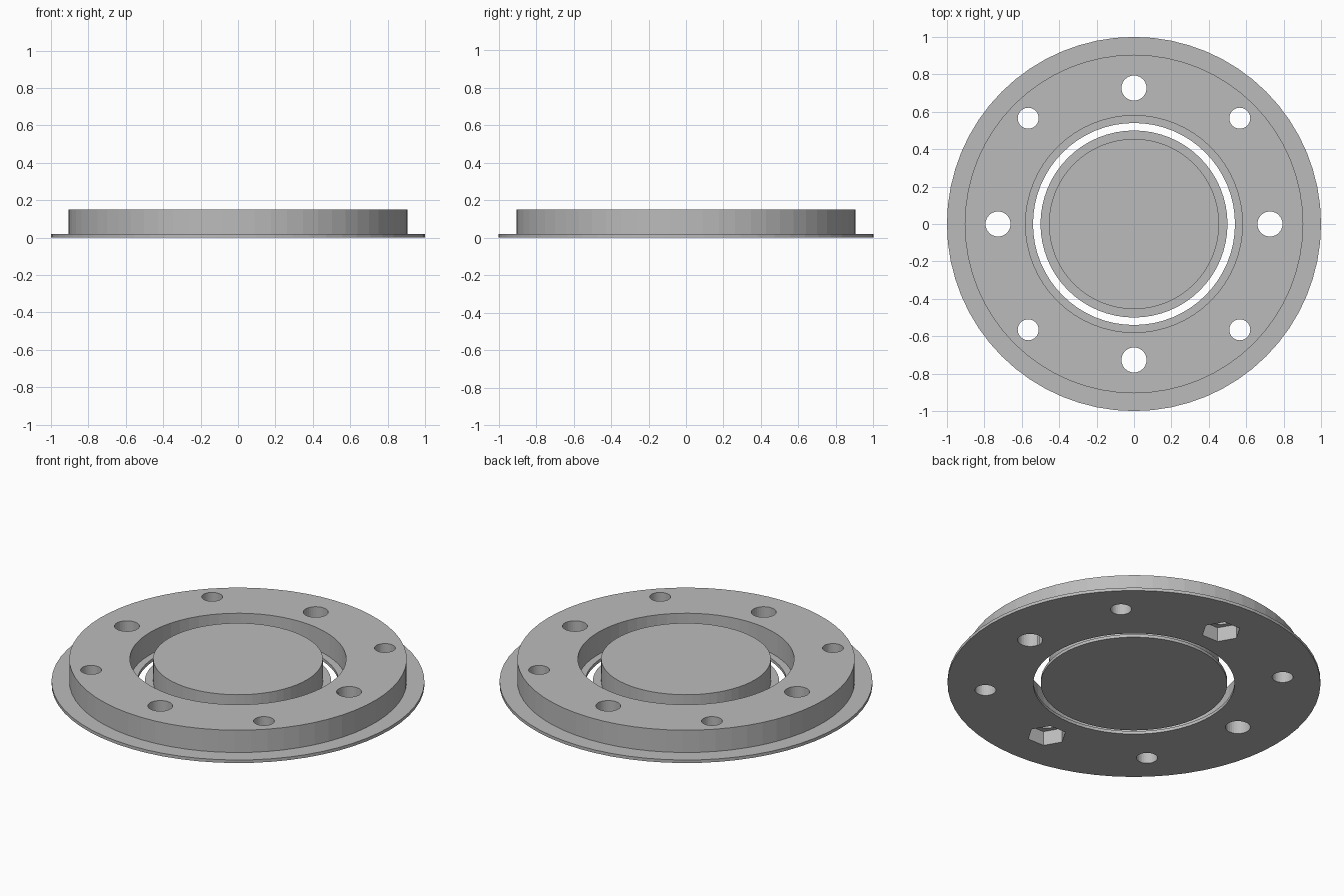
import bpy
import bmesh
from math import cos, sin, pi

SIDES = 64
TOP, PLATE = 0.15, 0.018

if "Cube" in bpy.data.objects:
    bpy.data.objects.remove(bpy.data.objects["Cube"])

grey = bpy.data.materials.new("plain_grey")
grey.use_nodes = True
colour = (0.5, 0.5, 0.5, 1)
grey.diffuse_color = colour
grey.node_tree.nodes["Principled BSDF"].inputs["Base Color"].default_value = colour


def add_object(name, bm):
    bmesh.ops.recalc_face_normals(bm, faces=bm.faces)
    mesh = bpy.data.meshes.new(name)
    bm.to_mesh(mesh)
    bm.free()
    mesh.materials.append(grey)
    obj = bpy.data.objects.new(name, mesh)
    bpy.context.scene.collection.objects.link(obj)
    return obj


def circle(bm, radius, z, sides=SIDES, centre=(0, 0)):
    return [bm.verts.new((centre[0] + radius * cos(2 * pi * i / sides),
                          centre[1] + radius * sin(2 * pi * i / sides), z))
            for i in range(sides)]


def bridge(bm, a, b):
    for i in range(len(a)):
        j = (i + 1) % len(a)
        bm.faces.new((a[i], a[j], b[j], b[i]))


def lathe(name, profile, closed):
    """Turn a (radius, z) profile; closed profiles make rings, open ones get caps."""
    bm = bmesh.new()
    loops = [circle(bm, r, z) for r, z in profile]
    for a, b in zip(loops, loops[1:]):
        bridge(bm, a, b)
    if closed:
        bridge(bm, loops[-1], loops[0])
    else:
        bm.faces.new(loops[0])
        bm.faces.new(loops[-1])
    return add_object(name, bm)


def cut_prism(target, centre, radius, sides, z0, z1):
    bm = bmesh.new()
    low = circle(bm, radius, z0, sides, centre)
    high = circle(bm, radius, z1, sides, centre)
    bridge(bm, low, high)
    bm.faces.new(low)
    bm.faces.new(high)
    cutter = add_object("hole_cutter", bm)
    cutter.hide_render = True
    mod = target.modifiers.new("hole", 'BOOLEAN')
    mod.operation = 'DIFFERENCE'
    mod.solver = 'EXACT'
    mod.object = cutter
    return cutter


# Central disc with a thin rim at its base
lathe("centre_disc", [(0.5, 0), (0.5, PLATE), (0.455, PLATE), (0.455, TOP)], False)

# Outer ring on a wider base plate
ring = lathe("flange_ring", [(0.54, 0), (1, 0), (1, PLATE), (0.905, PLATE),
                             (0.905, TOP), (0.58, TOP), (0.58, PLATE), (0.54, PLATE)], True)

# Alternating large and small through holes
cutters = []
for k in range(8):
    dist, radius = (0.727, 0.067) if k % 2 == 0 else (0.8, 0.056)
    spot = (dist * cos(k * pi / 4), dist * sin(k * pi / 4))
    cutters.append(cut_prism(ring, spot, radius, 32, -0.1, 0.3))

# Hexagonal nut pockets in the underside
for side in (-1, 1):
    cutters.append(cut_prism(ring, (0, side * 0.727), 0.106, 6, -0.1, 0.085))

# Bake the cuts and drop the cutters
bpy.context.view_layer.update()
graph = bpy.context.evaluated_depsgraph_get()
baked = bpy.data.meshes.new_from_object(ring.evaluated_get(graph))
ring.modifiers.clear()
ring.data = baked
for cutter in cutters:
    bpy.data.objects.remove(cutter)
